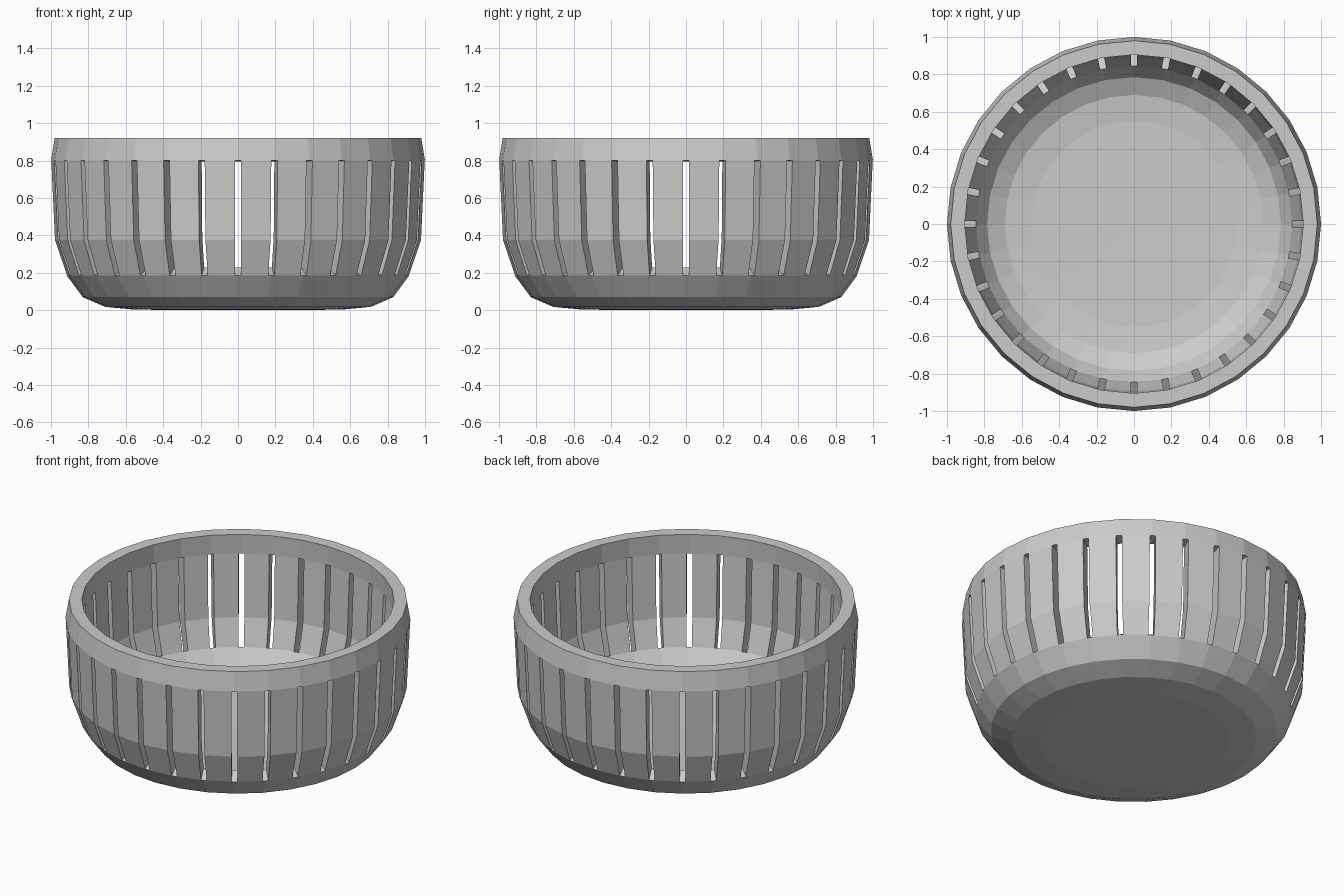
import bpy, bmesh, math
from mathutils import Vector

cube = bpy.data.objects.get("Cube")
if cube:
    bpy.data.objects.remove(cube)

SIDES = 32
SLOT_HALF = 0.017
SLOT_ROWS = (1, 2)          # profile bands that the slots cut through
# radius, height from the rim down to the base
OUTER = [(0.98, 0.92), (1.0, 0.8), (0.98, 0.375), (0.915, 0.185),
         (0.83, 0.07), (0.71, 0.018), (0.55, 0.003)]
INNER = [(0.905, 0.92), (0.912, 0.795), (0.895, 0.395), (0.845, 0.228),
         (0.785, 0.145), (0.69, 0.1), (0.55, 0.085)]


def ring_points(radius, z):
    """Corners of a polygon, with a slot edge on either side of each corner."""
    step = math.tau / SIDES
    corners = [Vector((radius * math.sin(i * step), -radius * math.cos(i * step), z))
               for i in range(SIDES)]
    inset = SLOT_HALF / math.cos(step / 2)
    points = []
    for i, corner in enumerate(corners):
        after = corners[(i + 1) % SIDES]
        along = (after - corner).normalized() * inset
        points += [corner, corner + along, after - along]
    return points


def add_skin(bm, profile, centre_z, flip):
    """One side of the wall, open at the slots; returns its vertices by row."""
    rows = [[bm.verts.new(p) for p in ring_points(r, z)] for r, z in profile]
    centre = bm.verts.new((0, 0, centre_z))
    count = len(rows[0])

    def face(*verts):
        bm.faces.new(verts[::-1] if flip else verts)

    for c in range(count):
        d = (c + 1) % count
        for r in range(len(rows) - 1):
            if r in SLOT_ROWS and c % 3 != 1:
                continue
            face(rows[r][c], rows[r + 1][c], rows[r + 1][d], rows[r][d])
        face(rows[-1][c], centre, rows[-1][d])
    return [v for row in rows for v in row]


bm = bmesh.new()
outside = add_skin(bm, OUTER, 0.0, False)
inside = add_skin(bm, INNER, 0.082, True)
partner = dict(zip(outside, inside))

# Rim and slot walls join the two skins
for edge in [e for e in bm.edges if e.is_boundary and e.verts[0] in partner]:
    a, b = edge.verts
    bm.faces.new((a, b, partner[b], partner[a]))
bmesh.ops.delete(bm, geom=[v for v in bm.verts if not v.link_faces], context='VERTS')
bmesh.ops.recalc_face_normals(bm, faces=bm.faces)

mesh = bpy.data.meshes.new("slotted_bowl")
bm.to_mesh(mesh)
bm.free()
bowl = bpy.data.objects.new("slotted_bowl", mesh)
bpy.context.collection.objects.link(bowl)

# Single plain grey
grey = bpy.data.materials.new("light_grey")
grey.use_nodes = True
colour = (0.6, 0.6, 0.6, 1.0)
grey.diffuse_color = colour
grey.node_tree.nodes["Principled BSDF"].inputs["Base Color"].default_value = colour
mesh.materials.append(grey)
